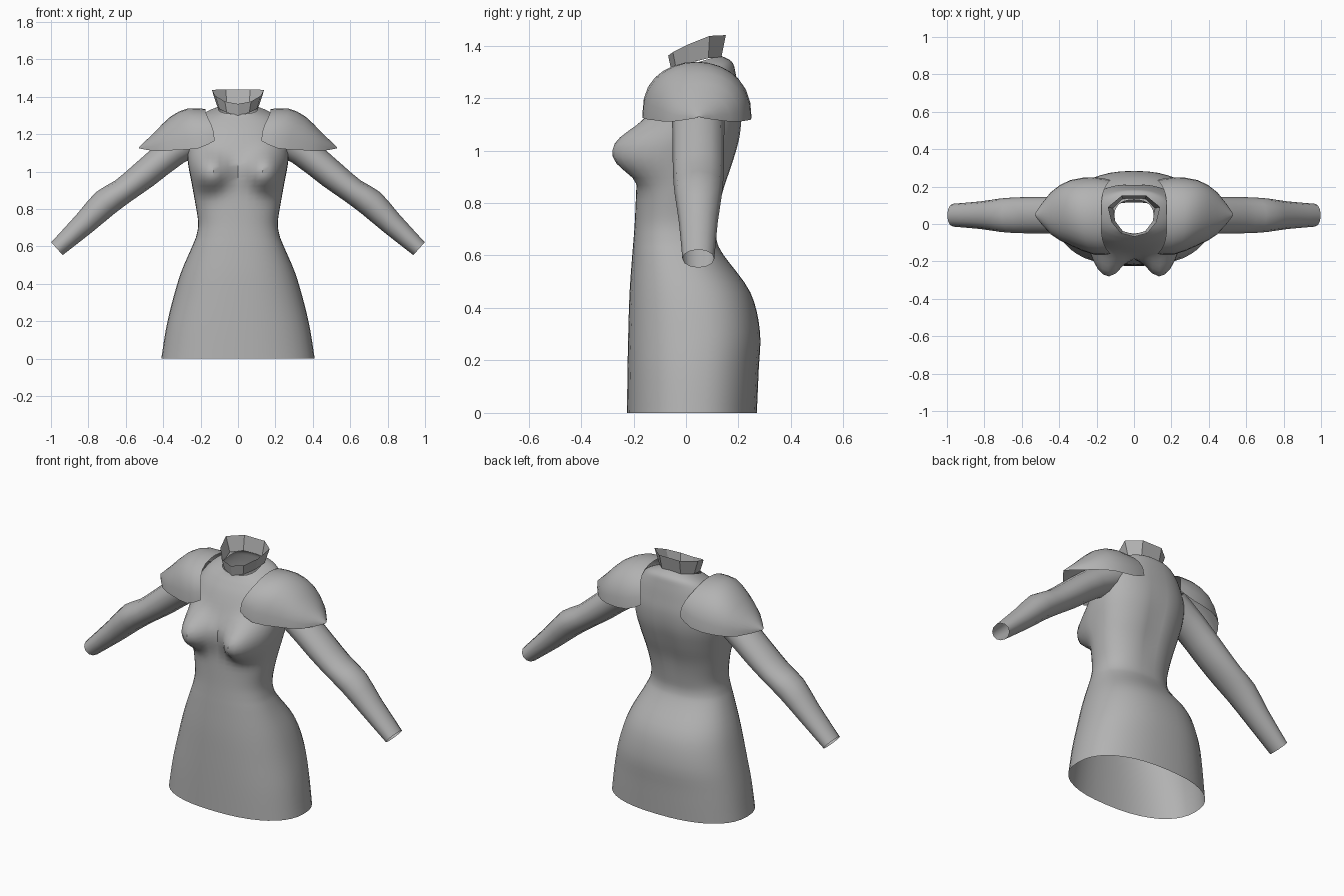
import bpy, bmesh, math

if "Cube" in bpy.data.objects:
    bpy.data.objects.remove(bpy.data.objects["Cube"])

grey = bpy.data.materials.new("plain grey")
grey.diffuse_color = (0.45, 0.45, 0.45, 1)
grey.use_nodes = True
grey.node_tree.nodes["Principled BSDF"].inputs["Base Color"].default_value = grey.diffuse_color


def loft(name, rings, closed=True, mirror=False, angle=40):
    """Skin a list of point rings into an open shell."""
    bm = bmesh.new()
    vs = [[bm.verts.new(p) for p in ring] for ring in rings]
    n = len(vs[0])
    for a, b in zip(vs, vs[1:]):
        for i in range(n if closed else n - 1):
            j = (i + 1) % n
            bm.faces.new((a[i], a[j], b[j], b[i]))
    bmesh.ops.remove_doubles(bm, verts=bm.verts, dist=0.0005)
    bmesh.ops.recalc_face_normals(bm, faces=bm.faces)
    me = bpy.data.meshes.new(name)
    bm.to_mesh(me)
    bm.free()
    ob = bpy.data.objects.new(name, me)
    bpy.context.collection.objects.link(ob)
    me.materials.append(grey)
    if mirror:
        ob.modifiers.new("mirror", 'MIRROR')
    bpy.ops.object.select_all(action='DESELECT')
    ob.select_set(True)
    bpy.context.view_layer.objects.active = ob
    if angle:
        bpy.ops.object.shade_smooth_by_angle(angle=math.radians(angle))
    return ob


def smooth(stations, steps):
    """Catmull-Rom interpolation between stations."""
    s = [stations[0]] + stations + [stations[-1]]
    out = []
    for k in range(1, len(s) - 2):
        for i in range(steps):
            t = i / steps
            out.append([0.5 * (2 * b + (c - a) * t + (2 * a - 5 * b + 4 * c - d) * t * t
                               + (3 * b - a - 3 * c + d) * t ** 3)
                        for a, b, c, d in zip(*s[k - 1:k + 3])])
    return out + [list(stations[-1])]


def spow(v, e):
    return math.copysign(abs(v) ** e, v)


# Dress body: height, half width, front y, back y, tilt of the ring
body = [
    (0.00, 0.41, -0.225, 0.27, 0),
    (0.16, 0.385, -0.223, 0.277, 0),
    (0.31, 0.35, -0.22, 0.282, 0),
    (0.46, 0.305, -0.215, 0.245, 0),
    (0.60, 0.245, -0.205, 0.145, 0),
    (0.66, 0.222, -0.20, 0.118, 0),
    (0.73, 0.213, -0.195, 0.122, 0),
    (0.84, 0.23, -0.19, 0.143, 0),
    (0.95, 0.25, -0.185, 0.18, 0),
    (1.05, 0.268, -0.18, 0.207, 0),
    (1.14, 0.27, -0.15, 0.213, 0),
    (1.22, 0.25, -0.112, 0.203, 0),
    (1.28, 0.215, -0.08, 0.19, 0.1),
    (1.315, 0.17, -0.06, 0.175, 0.2),
    (1.335, 0.105, -0.05, 0.13, 0.3),
]
rings = []
for z, hw, yf, yb, tilt in smooth(body, 4):
    yc, hd, ring = (yf + yb) / 2, (yb - yf) / 2, []
    for i in range(40):
        a = 2 * math.pi * i / 40
        x = hw * spow(math.cos(a), 0.86)
        y = hd * spow(math.sin(a), 0.86)
        h = z + tilt * y
        y += yc
        if math.sin(a) < 0:
            # bust, with a tighter curve below than above
            q = ((abs(x) - 0.155) / 0.095) ** 2 + ((h - 0.99) / (0.09 if h < 0.99 else 0.105)) ** 2
            y -= 0.118 * math.exp(-q ** 1.3)
        else:
            # shallow spine groove
            y -= 0.012 * math.exp(-(x / 0.04) ** 2 - ((h - 0.95) / 0.2) ** 2)
        ring.append((x, y, h))
    rings.append(ring)
loft("dress_body", rings)

# Sleeves: centre x, centre z, depth radius, thickness radius
sleeve = [
    (0.20, 1.195, 0.11, 0.095),
    (0.345, 1.11, 0.10, 0.083),
    (0.50, 0.985, 0.098, 0.077),
    (0.61, 0.90, 0.096, 0.070),
    (0.71, 0.833, 0.090, 0.076),
    (0.82, 0.725, 0.074, 0.063),
    (0.968, 0.588, 0.061, 0.046),
]
rings = []
for cx, cz, ry, rn in smooth(sleeve, 2):
    ring = []
    for i in range(12):
        a = 2 * math.pi * i / 12
        n = rn * math.sin(a)
        ring.append((cx + 0.66 * n, 0.047 + ry * math.cos(a), cz + 0.75 * n))
    rings.append(ring)
loft("sleeves", rings, mirror=True)

# Shoulder caps: x, front y, back y, rim height, top height, inward sweep of the rim
cap = [
    (0.175, -0.16, 0.235, 1.165, 1.335, 0.05),
    (0.27, -0.165, 0.25, 1.125, 1.337, 0.06),
    (0.36, -0.115, 0.235, 1.115, 1.295, 0.02),
    (0.445, -0.055, 0.17, 1.11, 1.212, 0),
    (0.53, 0.045, 0.055, 1.125, 1.13, 0),
]
rings = []
for x, yf, yb, zb, zt, sweep in smooth(cap, 2):
    ring = []
    for i in range(15):
        a = math.pi * i / 14
        c, s = math.cos(a), max(0, math.sin(a))
        ring.append((x - sweep * c ** 4, (yf + yb) / 2 - (yb - yf) / 2 * c, zb + (zt - zb) * s ** 0.85))
    rings.append(ring)
loft("shoulder_caps", rings, closed=False, mirror=True, angle=50)

# Flat-sided standing collar: half outlines, front to back
low = [(0, -0.055, 1.30), (0.06, -0.038, 1.315), (0.10, 0.015, 1.335),
       (0.112, 0.085, 1.352), (0.06, 0.135, 1.357)]
top = [(0, -0.068, 1.362), (0.07, -0.05, 1.375), (0.12, 0.01, 1.405),
       (0.14, 0.09, 1.437), (0.065, 0.152, 1.44)]
loft("collar", [h + [(-x, y, z) for x, y, z in h[:0:-1]] for h in (low, top)], angle=0)
